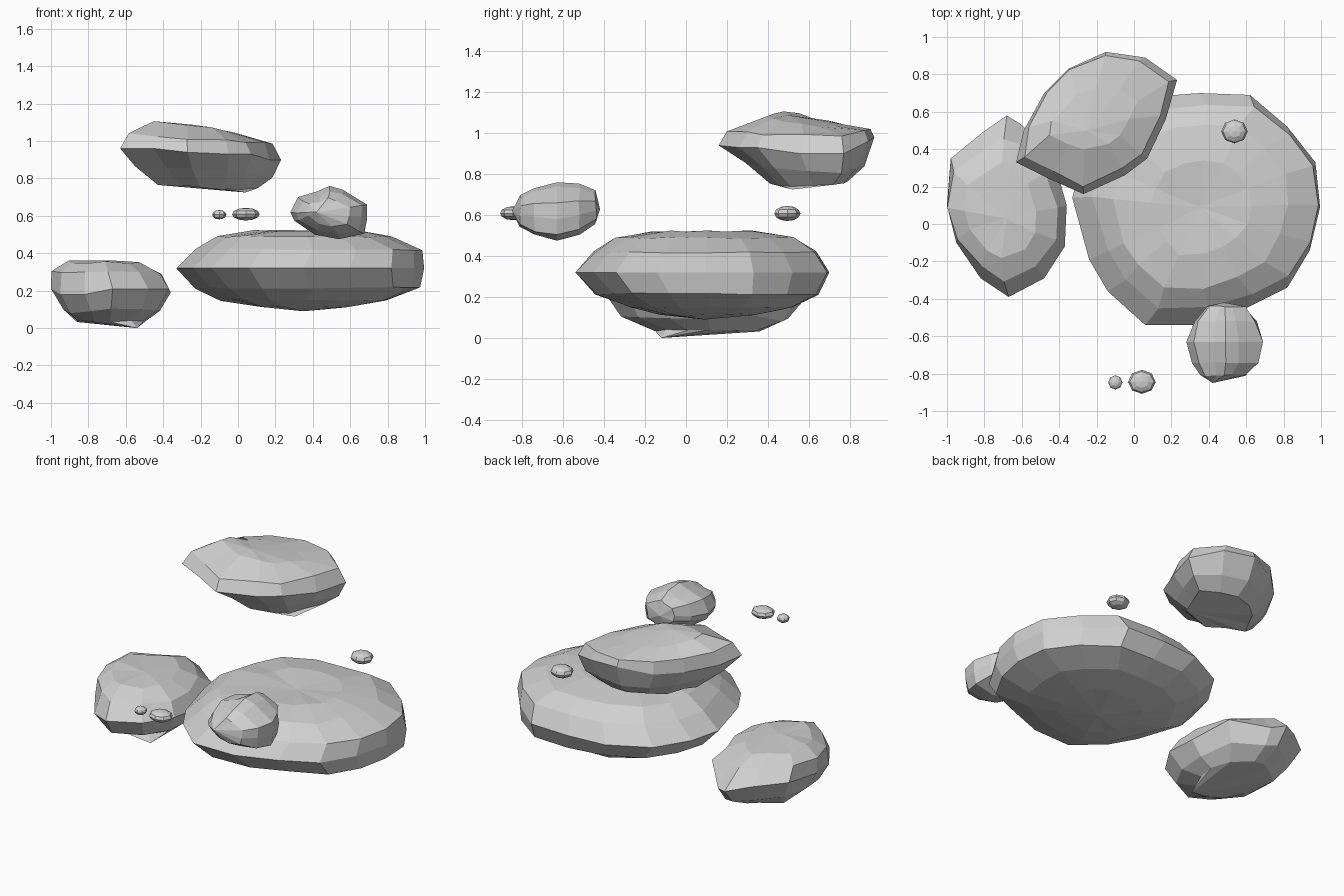
import bpy, bmesh, random
from mathutils import Vector

random.seed(4)
stone = bpy.data.materials.new("grey stone")
stone.diffuse_color = (0.63, 0.63, 0.63, 1)


def rock(name, outline, layers, low, high, jitter=0.0, axis="Z"):
    """Loft an irregular outline between two poles.
    outline: (u, v, w offset)
    layers: (w, u scale, v scale, u shift, v shift, offset weight, u tilt, v tilt)"""
    def place(u, v, w):
        return Vector((u, v, w)) if axis == "Z" else Vector((u, w, v))
    cu = sum(p[0] for p in outline) / len(outline)
    cv = sum(p[1] for p in outline) / len(outline)
    bm = bmesh.new()
    rings = []
    for layer in layers:
        w, su, sv, du, dv, k, tu, tv = (tuple(layer) + (0, 0))[:8]
        j = 0 if su >= 0.99 else jitter
        ring = []
        for p in outline:
            u, v = (p[0] - cu) * su + du, (p[1] - cv) * sv + dv
            ju, jv, jw = (random.uniform(-j, j) for _ in range(3))
            ring.append(bm.verts.new(place(cu + u + ju, cv + v + jv,
                                           w + p[2] * k + tu * u + tv * v + jw * 0.6)))
        rings.append(ring)
    n = len(outline)
    for a, b in zip(rings, rings[1:]):
        for i in range(n):
            bm.faces.new((a[i], a[(i + 1) % n], b[(i + 1) % n], b[i]))
    for ring, pole in ((rings[0], low), (rings[-1], high)):
        tip = bm.verts.new(place(*pole))
        for i in range(n):
            bm.faces.new((ring[i], ring[(i + 1) % n], tip))
    bmesh.ops.recalc_face_normals(bm, faces=bm.faces)
    mesh = bpy.data.meshes.new(name)
    bm.to_mesh(mesh)
    bm.free()
    mesh.materials.append(stone)
    obj = bpy.data.objects.new(name, mesh)
    bpy.context.collection.objects.link(obj)
    return obj


# broad flat main boulder
rock("main_boulder",
     [(0.995, 0.09, 0), (0.97, 0.33, 0), (0.82, 0.52, 0), (0.62, 0.69, 0),
      (0.35, 0.70, 0), (0.10, 0.68, 0), (-0.15, 0.55, 0), (-0.28, 0.34, 0),
      (-0.33, 0.14, 0), (-0.24, -0.19, 0), (-0.14, -0.36, 0), (0.06, -0.54, 0),
      (0.35, -0.54, 0), (0.60, -0.45, 0), (0.82, -0.34, 0), (0.94, -0.14, 0)],
     [(0.115, 0.38, 0.38, 0.01, 0.02, 0), (0.15, 0.67, 0.64, 0.02, 0.03, 0),
      (0.215, 0.91, 0.88, 0.045, 0.025, 0), (0.32, 1, 1, 0, 0, 0),
      (0.42, 0.91, 0.87, 0.05, 0.01, 0), (0.49, 0.71, 0.70, 0.02, 0.01, 0),
      (0.52, 0.40, 0.40, 0.02, 0, 0)],
     (0.35, 0.09, 0.09), (0.35, 0.09, 0.505), 0.008)

# boulder on the left
rock("left_boulder",
     [(-0.68, 0.58, -0.02), (-0.81, 0.49, 0.01), (-0.98, 0.35, 0.03), (-1.0, 0.10, 0.0),
      (-0.95, -0.10, -0.03), (-0.82, -0.29, -0.03), (-0.67, -0.39, 0.0), (-0.48, -0.29, 0.0),
      (-0.37, -0.12, 0.0), (-0.36, 0.10, -0.02), (-0.43, 0.35, 0.03), (-0.60, 0.53, -0.04)],
     [(0.035, 0.58, 0.52, 0, 0.01, 0), (0.10, 0.80, 0.84, 0.0, 0.0, 0.5),
      (0.21, 1, 1, 0, 0, 1), (0.30, 0.90, 0.79, -0.02, -0.02, 0.3, -0.03, 0),
      (0.348, 0.60, 0.54, -0.03, -0.03, 0.1, -0.03, -0.02)],
     (-0.54, -0.12, 0.0), (-0.68, 0.03, 0.362), 0.01)

# high floating boulder
rock("upper_boulder",
     [(-0.63, 0.33, 0.03), (-0.59, 0.50, 0.02), (-0.48, 0.70, 0.02), (-0.35, 0.83, 0.02),
      (-0.15, 0.92, 0.05), (0.06, 0.89, 0.03), (0.23, 0.77, -0.03), (0.17, 0.56, -0.03),
      (0.07, 0.35, 0.0), (-0.05, 0.26, 0.0), (-0.27, 0.16, 0.01), (-0.45, 0.24, 0.03)],
     [(0.757, 0.60, 0.50, 0.04, 0.06, 0, -0.06, 0.02), (0.84, 0.84, 0.74, 0.02, 0.04, 0.3, -0.05, -0.03),
      (0.93, 1, 1, 0, 0, 1), (1.012, 0.91, 0.92, 0.0, 0.01, 0.2, -0.05, 0.01),
      (1.067, 0.55, 0.45, -0.02, 0.02, 0, -0.11, -0.10)],
     (0.04, 0.52, 0.725), (-0.25, 0.50, 1.088), 0.01)

# small rock at the front, its poles facing front and back
rock("front_rock",
     [(0.28, 0.62, 0), (0.32, 0.70, 0), (0.42, 0.73, 0), (0.49, 0.76, 0), (0.56, 0.74, 0),
      (0.69, 0.66, 0), (0.69, 0.58, 0), (0.675, 0.505, 0), (0.54, 0.475, 0),
      (0.41, 0.50, 0), (0.30, 0.575, 0)],
     [(-0.81, 0.58, 0.54, -0.01, 0.0, 0), (-0.74, 0.88, 0.82, 0, 0, 0),
      (-0.63, 1, 1, 0, 0, 0), (-0.52, 0.82, 0.84, 0, 0.01, 0),
      (-0.44, 0.50, 0.56, 0, 0.02, 0)],
     (0.42, 0.62, -0.85), (0.48, 0.63, -0.42), 0.008, axis="Y")

# floating pebbles
for name, loc, size in (("small_pebble", (-0.10, -0.847, 0.606), (0.038, 0.038, 0.025)),
                        ("medium_pebble", (0.042, -0.844, 0.609), (0.074, 0.064, 0.034)),
                        ("back_pebble", (0.537, 0.495, 0.608), (0.071, 0.064, 0.037))):
    bpy.ops.mesh.primitive_uv_sphere_add(segments=8, ring_count=6, radius=1, location=loc)
    pebble = bpy.context.object
    pebble.name = name
    pebble.scale = size
    pebble.data.materials.append(stone)
